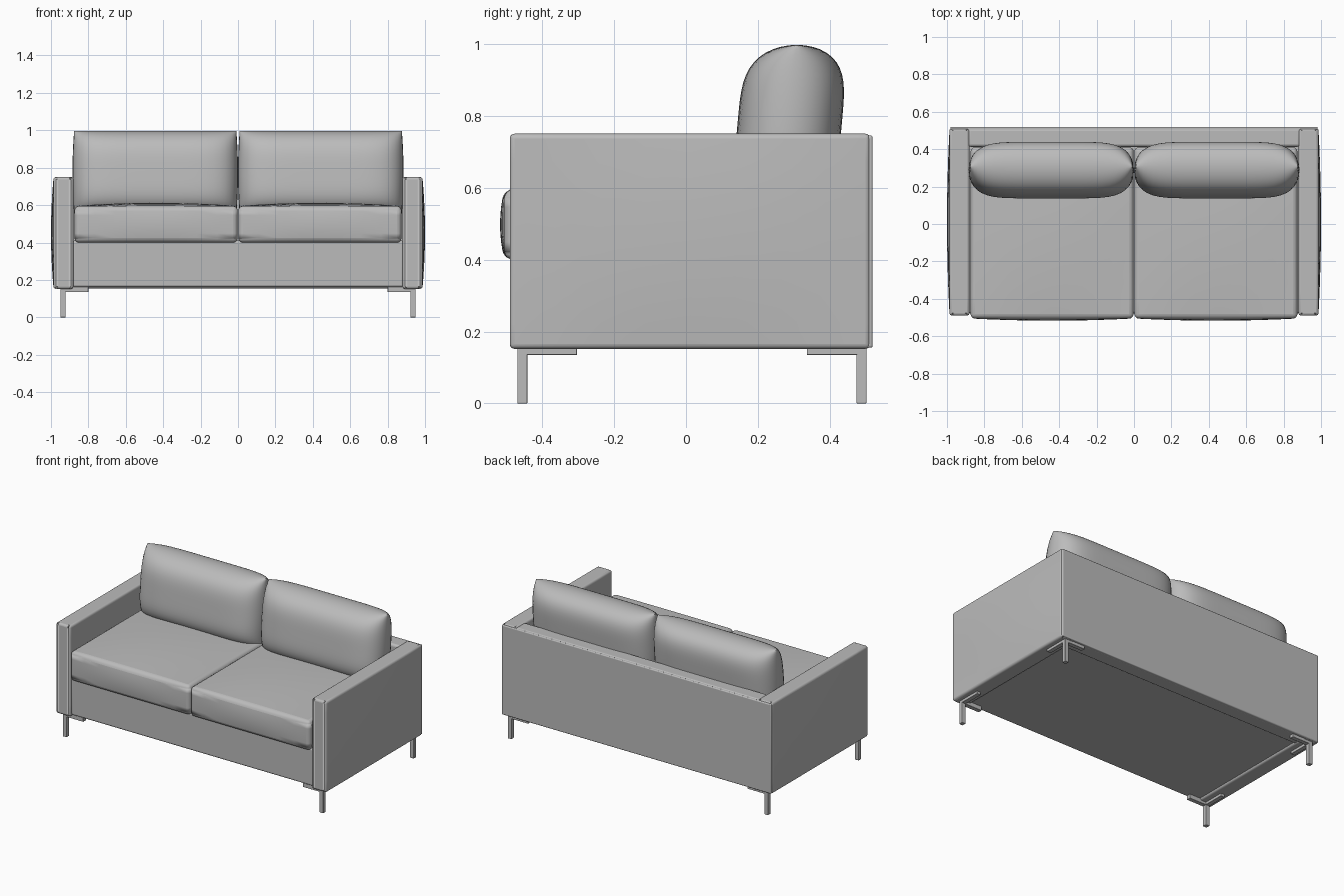
import bpy, bmesh, math

if "Cube" in bpy.data.objects:
    bpy.data.objects.remove(bpy.data.objects["Cube"])

grey = bpy.data.materials.new("grey")
grey.diffuse_color = (0.5, 0.5, 0.5, 1)
grey.use_nodes = True
grey.node_tree.nodes["Principled BSDF"].inputs["Base Color"].default_value = grey.diffuse_color


def finish(bm, name, bevel=0.0, segments=4):
    bmesh.ops.recalc_face_normals(bm, faces=bm.faces)
    me = bpy.data.meshes.new(name)
    bm.to_mesh(me)
    bm.free()
    ob = bpy.data.objects.new(name, me)
    bpy.context.collection.objects.link(ob)
    me.materials.append(grey)
    if bevel:
        m = ob.modifiers.new("round", 'BEVEL')
        m.width, m.segments = bevel, segments
        m.limit_method, m.angle_limit = 'ANGLE', math.radians(45)
    bpy.ops.object.select_all(action='DESELECT')
    bpy.context.view_layer.objects.active = ob
    ob.select_set(True)
    bpy.ops.object.shade_smooth_by_angle(angle=math.radians(40))
    return ob


def box(name, lo, hi, bevel=0.0, bulge=None):
    """Rounded box; bulge = {(axis, side): amount} swells a face at its middle."""
    bm = bmesh.new()
    bmesh.ops.create_cube(bm, size=2)
    if bulge:
        bmesh.ops.subdivide_edges(bm, edges=bm.edges[:], cuts=7, use_grid_fill=True)
    for v in bm.verts:
        c = v.co.copy()
        for i in range(3):
            v.co[i] = (lo[i] + hi[i]) / 2 + c[i] * (hi[i] - lo[i]) / 2
        for (ax, side), amount in (bulge or {}).items():
            if c[ax] * side > 0.99:
                j, k = [i for i in range(3) if i != ax]
                v.co[ax] += side * amount * (1 - c[j] ** 2) * (1 - c[k] ** 2)
    return finish(bm, name, bevel)


def pillow(name, x0, x1, z0, z1, y, t, lean):
    """Soft upright cushion made of two swollen sheets meeting at a seam."""
    bm = bmesh.new()
    n = 28
    ring = [math.sin((i / n - 0.5) * math.pi) for i in range(n + 1)]
    for s in (-1, 1):
        grid = []
        for u in ring:
            row = []
            for v in ring:
                th = t * math.sqrt(max(0, (1 - u ** 6) * (1 - v ** 4)))
                # outline bows slightly outward at mid height
                x = (x0 + x1) / 2 + u * (x1 - x0) / 2 * (1 - 0.02 * v * v)
                z = (z0 + z1) / 2 + v * (z1 - z0) / 2
                row.append(bm.verts.new((x, y + lean * v + s * th, z)))
            grid.append(row)
        for i in range(n):
            for j in range(n):
                bm.faces.new((grid[i][j], grid[i + 1][j],
                              grid[i + 1][j + 1], grid[i][j + 1]))
    bmesh.ops.remove_doubles(bm, verts=bm.verts, dist=1e-5)
    return finish(bm, name)


# base and back
box("base", (-0.885, -0.478, 0.162), (0.885, 0.45, 0.41), 0.012)
box("back", (-0.89, 0.413, 0.155), (0.89, 0.512, 0.748), 0.015)
box("back_panel", (-0.982, 0.495, 0.155), (0.982, 0.519, 0.745), 0.006)

for s, side in ((-1, "left"), (1, "right")):
    # arm, swollen on the outer face
    xs = sorted((s * 0.88, s * 0.986))
    box(side + "_arm", (xs[0], -0.49, 0.152), (xs[1], 0.512, 0.75), 0.022,
        {(0, s): 0.014})

    # seat cushion, crowned on top and front
    xs = sorted((s * 0.002, s * 0.874))
    box(side + "_seat_cushion", (xs[0], -0.505, 0.4), (xs[1], 0.41, 0.595), 0.038,
        {(2, 1): 0.018, (1, -1): 0.012})

    # back cushion
    xs = sorted((s * 0.0, s * 0.885))
    pillow(side + "_back_cushion", xs[0], xs[1], 0.555, 0.997, 0.288, 0.145, 0.02)

    # legs with two mounting bars at each corner
    for yc, d, end in ((-0.455, 1, "front"), (0.488, -1, "back")):
        xl = sorted((s * 0.922, s * 0.95))
        name = f"{end}_{side}_leg"
        box(name, (xl[0], yc - 0.014, 0), (xl[1], yc + 0.014, 0.158), 0.003)
        xb = sorted((s * 0.8, s * 0.93))
        box(name + "_cross_bar", (xb[0], yc - 0.014, 0.135),
            (xb[1], yc + 0.014, 0.166), 0.002)
        yb = sorted((yc, yc + d * 0.152))
        box(name + "_side_bar", (xl[0], yb[0], 0.135), (xl[1], yb[1], 0.158), 0.002)
